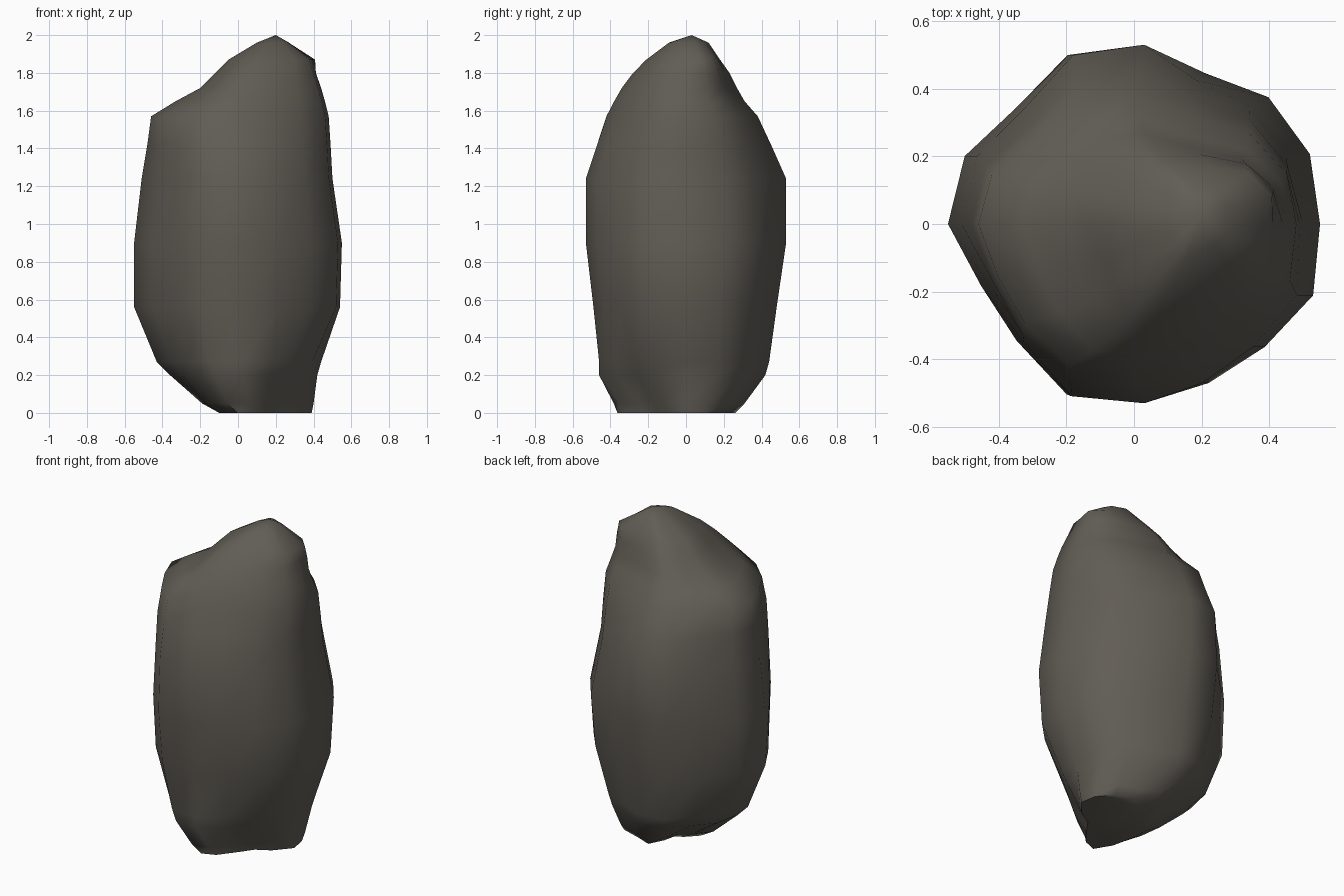
import bpy
import bmesh
import math

if "Cube" in bpy.data.objects:
    bpy.data.objects.remove(bpy.data.objects["Cube"], do_unlink=True)

# Silhouette of the boulder: height, core x, left, right, front and back edges
LEVELS = [
    (0.0, .08, -.1, .39, -.33, .26),
    (.05, .06, -.19, .4, -.36, .31),
    (.2, .03, -.36, .42, -.46, .42),
    (.27, .03, -.43, .44, -.46, .44),
    (.56, .03, -.55, .54, -.49, .48),
    (.9, .03, -.55, .55, -.53, .53),
    (1.24, .03, -.51, .5, -.53, .53),
    (1.42, .02, -.48, .49, -.47, .45),
    (1.57, 0, -.46, .48, -.42, .38),
    (1.65, .02, -.33, .46, -.38, .31),
    (1.72, .03, -.2, .44, -.34, .27),
    (1.8, .06, -.12, .41, -.28, .23),
    (1.87, .1, -.05, .39, -.21, .18),
    (1.96, .16, .1, .27, -.09, .12),
]
PEAK = (.2, .03, 2.0)

# Chipped outline, counter-clockwise from the right-hand edge
CHIPS = [1, 1.02, 1, .91, 1, 1.02, .92, .99, 1, .9, .92, 1.03, 1, .96, .97, 1.04]


def near(z, middle, span):
    """Fade from 1 at the middle height to 0 a span away."""
    return max(0, 1 - abs(z - middle) / span)


def corner_scale(diagonal, dx, z):
    """Notch or swell the four corners by height."""
    if diagonal < 0:
        notch = .35 * near(z, 0, .4) if dx > 0 else .45 * near(z, 0, .2)
        return 1 + diagonal * notch
    if dx > 0:
        swell = .18 * near(z, 1.87, .15) - .07 * near(z, 1.25, .3)
    else:
        swell = .1 * near(z, 1.5, .3) + .22 * near(z, 0, .2)
    return 1 + diagonal * swell


def ring_points(level):
    z, core, left, right, front, back = level
    points = []
    for i, chip in enumerate(CHIPS):
        angle = math.tau * i / len(CHIPS)
        dx, dy = math.cos(angle), math.sin(angle)
        reach = chip * corner_scale(math.sin(2 * angle), dx, z)
        width = right - core if dx > 0 else core - left
        depth = back if dy > 0 else -front
        points.append((core + dx * reach * width, dy * reach * depth, z))
    return points


# Stone colour
stone = bpy.data.materials.new("dark stone")
stone.use_nodes = True
colour = (.12, .11, .092, 1)
stone.diffuse_color = colour
stone.node_tree.nodes["Principled BSDF"].inputs["Base Color"].default_value = colour

# Boulder skin: stacked rings closed by a flat base and a pointed peak
bm = bmesh.new()
rings = [[bm.verts.new(p) for p in ring_points(level)] for level in LEVELS]
peak = bm.verts.new(PEAK)
count = len(CHIPS)
for lower, upper in zip(rings, rings[1:]):
    for i in range(count):
        j = (i + 1) % count
        bm.faces.new((lower[i], lower[j], upper[j], upper[i]))
for i in range(count):
    bm.faces.new((rings[-1][i], rings[-1][(i + 1) % count], peak))
bm.faces.new(list(reversed(rings[0])))
bmesh.ops.recalc_face_normals(bm, faces=bm.faces)

mesh = bpy.data.meshes.new("boulder")
bm.to_mesh(mesh)
bm.free()
mesh.materials.append(stone)
boulder = bpy.data.objects.new("boulder", mesh)
bpy.context.collection.objects.link(boulder)

# Soft shading with a crisp base edge
bpy.context.view_layer.objects.active = boulder
boulder.select_set(True)
bpy.ops.object.shade_smooth_by_angle(angle=math.radians(60))
